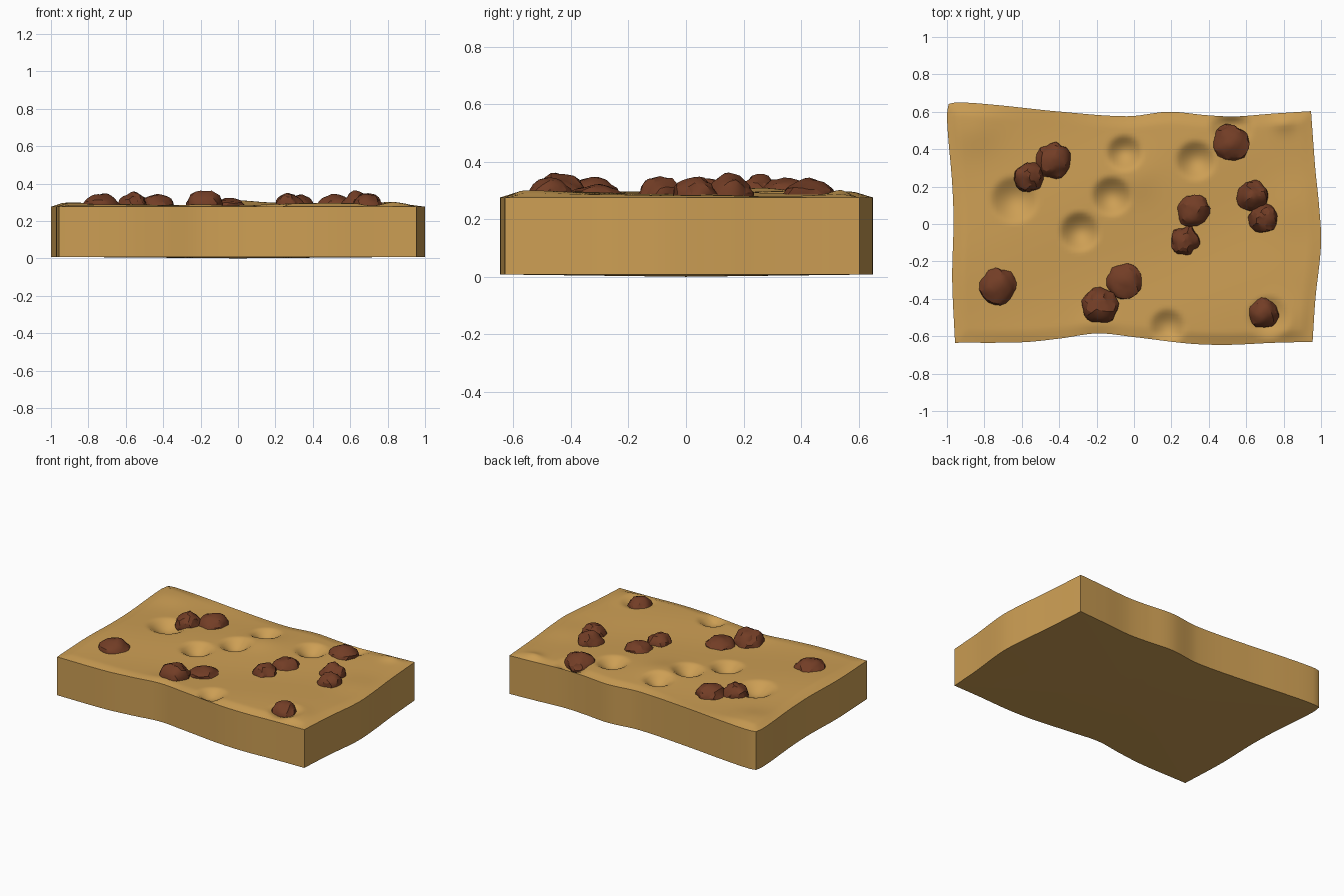
import bpy, bmesh, math, random
from mathutils import Vector, noise

if "Cube" in bpy.data.objects:
    bpy.data.objects.remove(bpy.data.objects["Cube"])

random.seed(4)


def material(name, rgb):
    m = bpy.data.materials.new(name)
    m.diffuse_color = (*rgb, 1)
    m.use_nodes = True
    m.node_tree.nodes["Principled BSDF"].inputs["Base Color"].default_value = m.diffuse_color
    return m


def finish(bm, name, mat, angle):
    bmesh.ops.recalc_face_normals(bm, faces=bm.faces)
    me = bpy.data.meshes.new(name)
    bm.to_mesh(me)
    bm.free()
    me.materials.append(mat)
    ob = bpy.data.objects.new(name, me)
    bpy.context.collection.objects.link(ob)
    bpy.ops.object.select_all(action='DESELECT')
    ob.select_set(True)
    bpy.context.view_layer.objects.active = ob
    bpy.ops.object.shade_smooth_by_angle(angle=math.radians(angle))
    return ob


def curve(pts, t):
    """Smooth value at t through (position, value) points."""
    for i in range(len(pts) - 1):
        (a, p), (b, q) = pts[i], pts[i + 1]
        if t <= b or i == len(pts) - 2:
            o = pts[max(i - 1, 0)]
            n = pts[min(i + 2, len(pts) - 1)]
            h = b - a
            m0 = (q - o[1]) / (b - o[0]) * h
            m1 = (n[1] - p) / (n[0] - a) * h
            s = (t - a) / h
            return ((2*s**3 - 3*s*s + 1) * p + (s**3 - 2*s*s + s) * m0
                    + (3*s*s - 2*s**3) * q + (s**3 - s*s) * m1)


tan = material("golden dough", (0.61, 0.345, 0.089))
brown = material("chocolate brown", (0.17, 0.047, 0.019))

# wavy outline of the slab
FRONT = [(-.96, -.635), (-.6, -.632), (-.4, -.612), (-.2, -.585), (0, -.605),
         (.3, -.64), (.5, -.646), (.75, -.635), (.96, -.63)]
BACK = [(-.99, .635), (-.92, .65), (-.7, .635), (-.4, .603), (-.02, .576),
        (.2, .60), (.4, .582), (.55, .575), (.75, .59), (.95, .603)]
LEFT = [(-.635, -.957), (-.3, -.972), (0, -.965), (.2, -.972), (.55, -1.0), (.64, -.988)]
RIGHT = [(-.63, .955), (-.4, .97), (-.1, 1.0), (.1, .99), (.3, .97), (.6, .948)]

# dents: x, y, radius, depth; humps: x, y, width, height
DENTS = [(-.64, .13, .13, .055), (-.29, -.04, .11, .06), (-.12, .15, .11, .06),
         (-.05, .38, .10, .055), (.33, .34, .11, .055), (.52, .52, .12, .04),
         (.18, -.55, .10, .045), (.72, -.50, .12, .04)]
HUMPS = [(.8, -.53, .12, .016), (.8, .56, .06, .022), (0, .26, .12, .015),
         (-.2, -.57, .10, .01), (-.85, .5, .12, .012), (.85, .1, .15, .01)]


def surface(x, y, edge):
    z = .286 + .006 * math.sin(5 * x + 2 * y) + .005 * math.sin(7 * y - 3 * x)
    for hx, hy, w, h in HUMPS:
        z += h * math.exp(-((x - hx)**2 + (y - hy)**2) / (w * w))
    z = .276 + (z - .276) * min(1, edge / .06)
    for dx, dy, r, d in DENTS:
        k = math.hypot(x - dx, y - dy) / r
        if k < 1:
            z -= d * min(1, edge / .04) * (1 - k * k)**1.5
    return z


# slab: height-field top, straight walls, fan bottom
NX, NY = 100, 68
bm = bmesh.new()
grid = []
for j in range(NY + 1):
    v = j / NY
    row = []
    for i in range(NX + 1):
        u = i / NX
        x0, y0 = -.965 + 1.92 * u, -.633 + 1.253 * v
        x = curve(LEFT, y0) * (1 - u) + curve(RIGHT, y0) * u
        y = curve(FRONT, x0) * (1 - v) + curve(BACK, x0) * v
        edge = min(u * 1.95, (1 - u) * 1.95, v * 1.24, (1 - v) * 1.24)
        row.append(bm.verts.new((x, y, surface(x, y, edge))))
    grid.append(row)
for j in range(NY):
    for i in range(NX):
        bm.faces.new((grid[j][i], grid[j][i + 1], grid[j + 1][i + 1], grid[j + 1][i]))
ring = (grid[0][:-1] + [r[-1] for r in grid[:-1]]
        + grid[-1][:0:-1] + [r[0] for r in grid[:0:-1]])
low = [bm.verts.new((p.co.x, p.co.y, .008)) for p in ring]
mid = bm.verts.new((0, 0, 0))
for i in range(len(ring)):
    k = (i + 1) % len(ring)
    bm.faces.new((ring[i], low[i], low[k], ring[k]))
    bm.faces.new((low[i], mid, low[k]))
finish(bm, "dough_slab", tan, 50)

# rough chocolate lumps: x, y, radius, top height
LUMPS = [(-.43, .34, .098, .345), (-.56, .25, .08, .358), (.52, .43, .10, .345),
         (.635, .15, .085, .362), (.69, .03, .08, .348), (.32, .07, .09, .342),
         (.27, -.09, .078, .350), (-.73, -.33, .105, .347), (-.05, -.31, .098, .322),
         (-.18, -.44, .097, .362), (.69, -.475, .083, .345)]
for n, (x, y, r, top) in enumerate(LUMPS):
    bm = bmesh.new()
    bmesh.ops.create_icosphere(bm, subdivisions=3, radius=1)
    seed = Vector((n * 7.3, n * 3.1, 2.7))
    for vert in bm.verts:
        c = vert.co
        vert.co = c * (1 + .17 * noise.noise(c * 1.7 + seed) + .09 * noise.noise(c * 4 + seed))
    peak = max(vert.co.z for vert in bm.verts)
    wide = sum(math.hypot(vert.co.x, vert.co.y) for vert in bm.verts
               if abs(vert.co.z) < .15) / sum(abs(vert.co.z) < .15 for vert in bm.verts)
    for vert in bm.verts:
        c = vert.co
        vert.co = (x + c.x * r / wide, y + c.y * r / wide,
                   .268 + c.z / peak * ((top - .268) if c.z > 0 else .05))
    finish(bm, f"chocolate_lump_{n + 1}", brown, 25)
